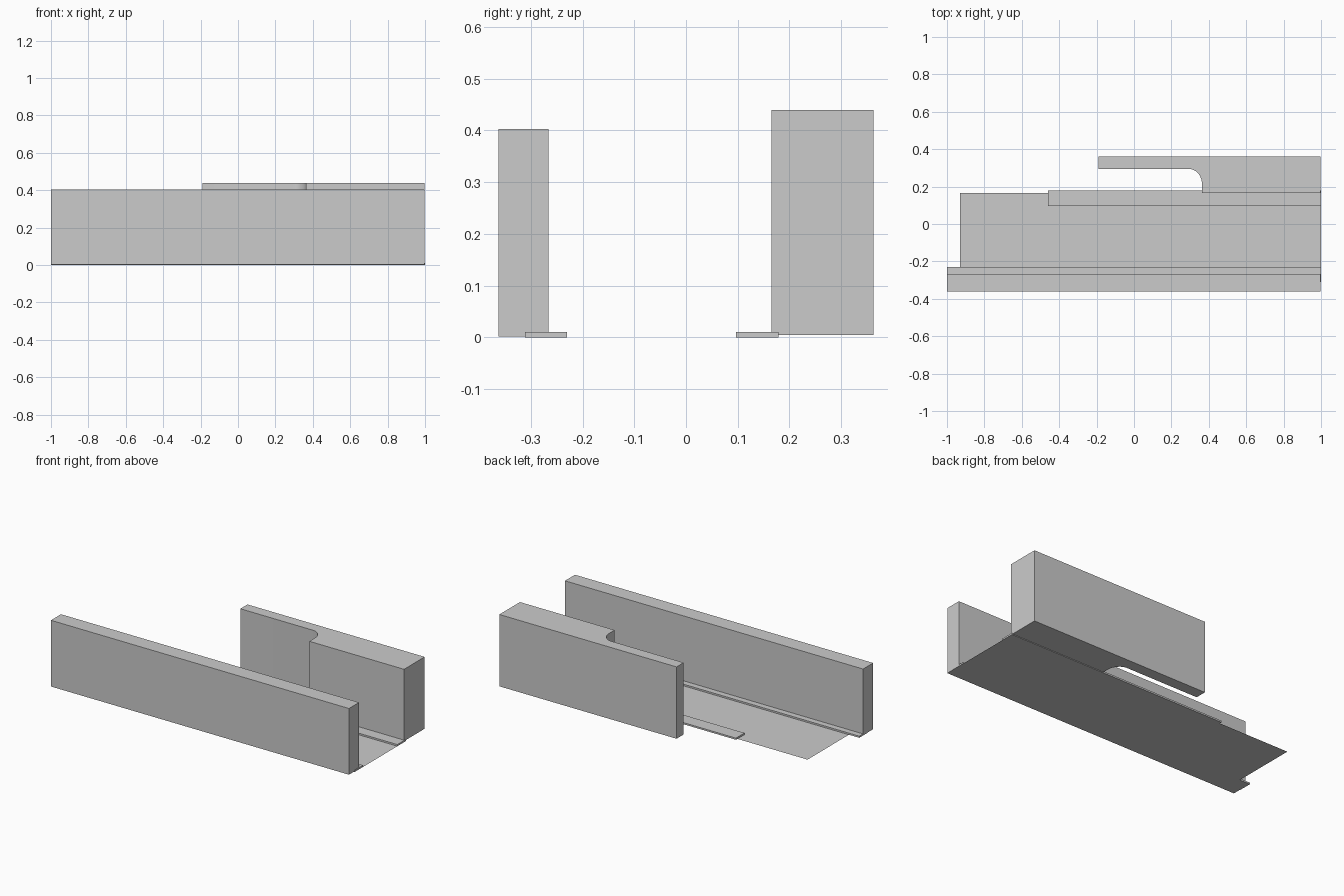
import bpy, bmesh, math

if "Cube" in bpy.data.objects:
    bpy.data.objects.remove(bpy.data.objects["Cube"])


def prism(name, outline, z0, z1):
    """Extrude a counter-clockwise plan outline from z0 to z1 (flat sheet if equal)."""
    bm = bmesh.new()
    face = bm.faces.new([bm.verts.new((x, y, z0)) for x, y in outline])
    if z1 > z0:
        ext = bmesh.ops.extrude_face_region(bm, geom=[face], use_keep_orig=True)
        tops = [v for v in ext["geom"] if isinstance(v, bmesh.types.BMVert)]
        bmesh.ops.translate(bm, verts=tops, vec=(0, 0, z1 - z0))
        bmesh.ops.recalc_face_normals(bm, faces=bm.faces)
    mesh = bpy.data.meshes.new(name)
    bm.to_mesh(mesh)
    bm.free()
    obj = bpy.data.objects.new(name, mesh)
    bpy.context.collection.objects.link(obj)
    return obj


def rect(x0, x1, y0, y1):
    return [(x0, y0), (x1, y0), (x1, y1), (x0, y1)]


# Long front wall and the thin footing under it
prism("front_wall", rect(-1, 0.997, -0.362, -0.266), 0.002, 0.403)
prism("front_footing", rect(-1, 1, -0.311, -0.23), 0, 0.01)

# Thin footing under the back wall
prism("back_footing", rect(-0.46, 1, 0.097, 0.179), 0, 0.01)

# Floor sheet
prism("floor", rect(-0.93, 1, -0.311, 0.165), 0.0, 0.0)

# Back wall: thick block stepping to a thin wing through a rounded inner corner
curve = [(0.295 + 0.068 * math.cos(a), 0.215 + 0.079 * math.sin(a))
         for a in (math.pi / 2 * i / 10 for i in range(11))]
outline = [(0.363, 0.165), (0.997, 0.165), (0.997, 0.362), (-0.19, 0.362), (-0.19, 0.294)]
wall = prism("back_wall", outline + curve[::-1], 0.004, 0.439)
bpy.context.view_layer.objects.active = wall
wall.select_set(True)
bpy.ops.object.shade_smooth_by_angle(angle=math.radians(30))
